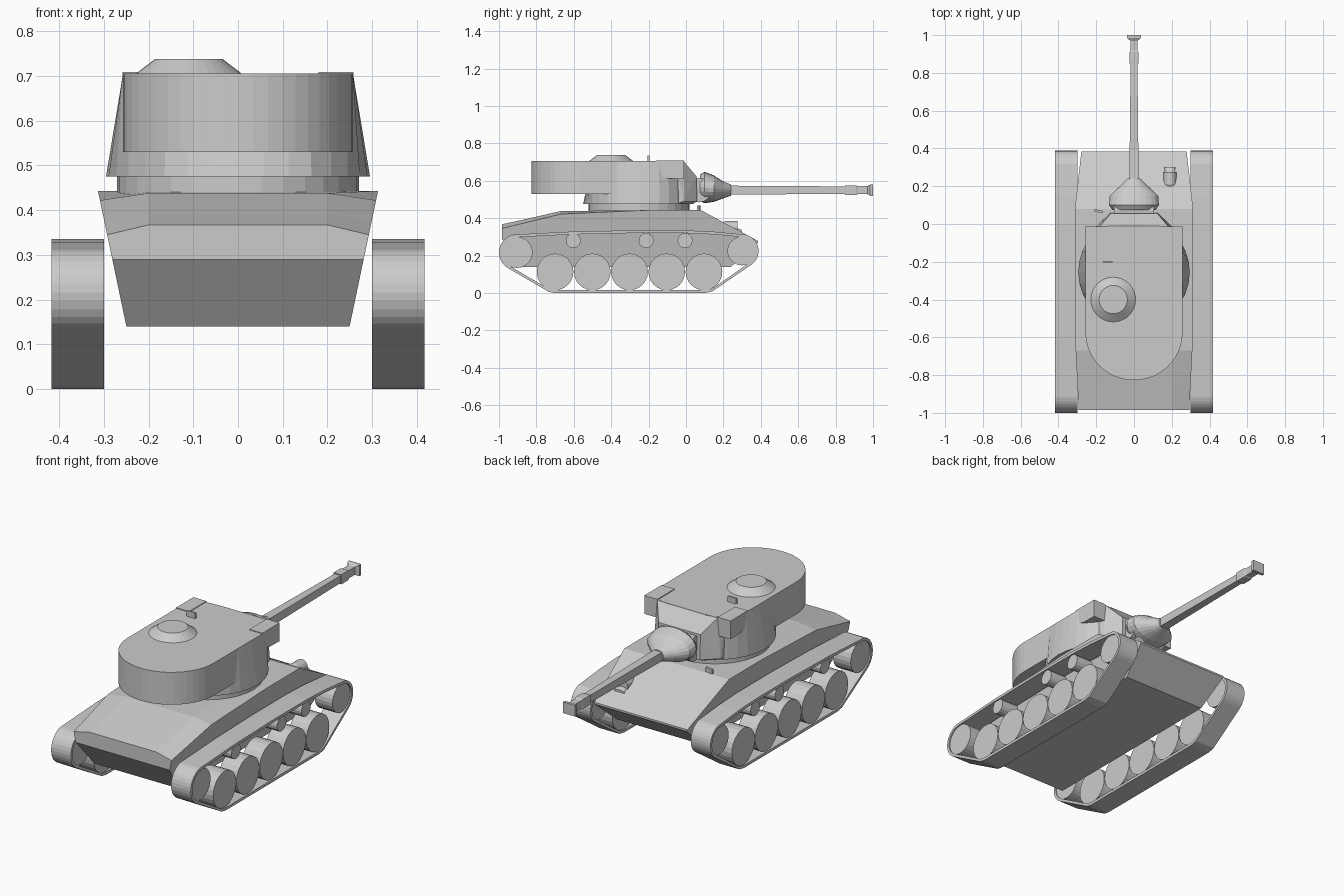
import bpy, bmesh
from math import sin, cos, pi, radians

if "Cube" in bpy.data.objects:
    bpy.data.objects.remove(bpy.data.objects["Cube"])


def loft(name, rings, caps=True):
    """Skin a sequence of equal-length point rings."""
    bm = bmesh.new()
    rows = [[bm.verts.new(p) for p in r] for r in rings]
    n = len(rows[0])
    for a, b in zip(rows, rows[1:]):
        for i in range(n):
            j = (i + 1) % n
            bm.faces.new((a[i], a[j], b[j], b[i]))
    if caps:
        bm.faces.new(rows[0])
        bm.faces.new(rows[-1])
    else:  # closed tube: last ring joins the first
        for i in range(n):
            j = (i + 1) % n
            bm.faces.new((rows[-1][i], rows[-1][j], rows[0][j], rows[0][i]))
    return finish(name, bm)


def finish(name, bm):
    bmesh.ops.recalc_face_normals(bm, faces=bm.faces)
    me = bpy.data.meshes.new(name)
    bm.to_mesh(me)
    bm.free()
    ob = bpy.data.objects.new(name, me)
    bpy.context.collection.objects.link(ob)
    return ob


def box(name, c, s):
    ys = [(-1, -1), (1, -1), (1, 1), (-1, 1)]
    return loft(name, [[(c[0] + k * s[0] / 2, c[1] + a * s[1] / 2, c[2] + b * s[2] / 2)
                        for a, b in ys] for k in (-1, 1)])


def prism_x(name, profile, x0, x1):
    return loft(name, [[(x, y, z) for y, z in profile] for x in (x0, x1)])


def arc(cy, cz, r, a0, a1, n):
    return [(cy + r * cos(radians(a0 + (a1 - a0) * i / n)),
             cz + r * sin(radians(a0 + (a1 - a0) * i / n))) for i in range(n + 1)]


def disc_x(name, y, z, r, x0, x1, n=24):
    return prism_x(name, arc(y, z, r, 0, 360 - 360 / n, n - 1), x0, x1)


def ring_z(cx, cy, z, r, n=32):
    return [(cx + r * cos(2 * pi * i / n), cy + r * sin(2 * pi * i / n), z) for i in range(n)]


def ring_y(cx, cz, y, rx, rz, n=24, turn=0.0):
    return [(cx + rx * cos(2 * pi * i / n + turn), y, cz + rz * sin(2 * pi * i / n + turn))
            for i in range(n)]


# Hull: stations along y with (y, bottom z, deck centre z, deck edge z)
def hull_section(y, zb, zc, ze):
    half = [(0.2, zc), (0.22 + 0.21 * ze, ze), (0.22 + 0.21 * zb, zb)]
    return [(x, y, z) for x, z in half] + [(-x, y, z) for x, z in reversed(half)]


loft("hull", [hull_section(*s) for s in (
    (-0.985, 0.29, 0.367, 0.345), (-0.87, 0.14, 0.392, 0.373), (-0.67, 0.14, 0.438, 0.422),
    (-0.2, 0.14, 0.443, 0.443), (0.08, 0.14, 0.443, 0.443),
    (0.24, 0.14, 0.357, 0.357), (0.385, 0.268, 0.278, 0.278))])


# Tracks and running gear
def track_loop(d):
    return (arc(-0.903, 0.217, 0.097 - d, 100, 238, 12)
            + [(-0.735, 0.007 + d), (-0.70, d), (0.10, d), (0.14, 0.008 + d)]
            + arc(0.298, 0.225, 0.09 - d, -55, 75, 12)
            + [(0.15, 0.328 - d), (0.0, 0.335 - d), (-0.3, 0.335 - d), (-0.62, 0.328 - d)])


for side, s in (("left", -1), ("right", 1)):
    outer, inner = track_loop(0), track_loop(0.015)
    a, b = 0.30 * s, 0.417 * s
    loft("track_" + side, [[(x, y, z) for y, z in lp]
                           for x, lp in ((a, outer), (b, outer), (b, inner), (a, inner))], caps=False)
    w0, w1 = 0.305 * s, 0.41 * s
    for i in range(5):
        disc_x(f"road_wheel_{side}_{i}", -0.70 + 0.199 * i, 0.113, 0.098, w0, w1)
    for i, y in enumerate((-0.603, -0.213, -0.005)):
        disc_x(f"return_roller_{side}_{i}", y, 0.28, 0.04, w0, w1, 16)
    disc_x("idler_" + side, -0.903, 0.217, 0.083, w0, w1)
    disc_x("sprocket_" + side, 0.298, 0.225, 0.077, w0, w1)

    # Rounded sight housing on each front corner of the turret
    prism_x("sight_housing_" + side,
            [(-0.16, 0.709), (-0.16, 0.665), (-0.15, 0.64), (-0.13, 0.622), (-0.10, 0.612),
             (-0.012, 0.61), (-0.012, 0.709)], 0.18 * s, 0.258 * s)

# Turret ring and main turret body
loft("turret_ring", [ring_z(0, -0.25, z, 0.27) for z in (0.43, 0.476)])
clamp = lambda v, m: max(-m, min(m, v))
loft("turret_body", [
    ring_z(0, -0.255, 0.475, 0.295),
    [(clamp(0.29 * cos(t), 0.257), -0.255 + clamp(0.29 * sin(t), 0.245), 0.705)
     for t in (2 * pi * i / 32 for i in range(32))]])

# Turret bustle with rounded rear
plan = [(0.257, -0.2)] + [(-0.257, -0.2)] + [
    (-0.257 * cos(pi * i / 24), -0.575 - 0.252 * sin(pi * i / 24)) for i in range(25)]
loft("turret_bustle", [[(x, y, z) for x, y in plan] for z in (0.53, 0.705)])

# Tapered turret nose
bm = bmesh.new()
for s in (-1, 1):
    for p in ((0.2, -0.06, 0.475), (0.2, -0.06, 0.704), (0.18, -0.012, 0.704),
              (0.2, -0.012, 0.49), (0.125, 0.055, 0.625), (0.125, 0.06, 0.49),
              (0.125, 0.03, 0.475)):
        bm.verts.new((p[0] * s, p[1], p[2]))
hull = bmesh.ops.convex_hull(bm, input=bm.verts)
spare = [g for g in hull["geom_interior"] if isinstance(g, bmesh.types.BMVert)]
bmesh.ops.delete(bm, geom=spare, context='VERTS')
finish("turret_nose", bm)

# Commander's cupola and small sights
loft("cupola", [ring_z(-0.11, -0.4, 0.70, 0.125), ring_z(-0.11, -0.4, 0.738, 0.075)])
box("roof_sight", (-0.138, -0.2, 0.718), (0.05, 0.01, 0.034))
deck_sight = box("deck_sight", (0, 0, 0), (0.045, 0.012, 0.03))
deck_sight.location = (-0.188, 0.068, 0.452)
deck_sight.rotation_euler.z = -0.2

# Mantlet and its trunnion drum
disc_x("trunnion_drum", 0.07, 0.55, 0.065, -0.105, 0.105)
loft("mantlet", [ring_y(0, zc, y, rx, rz) for y, zc, rx, rz in (
    (0.075, 0.562, 0.115, 0.07), (0.10, 0.564, 0.132, 0.084), (0.15, 0.558, 0.128, 0.07),
    (0.20, 0.551, 0.075, 0.045), (0.24, 0.55, 0.034, 0.03))])

# Square gun barrel with muzzle brake
q = 2 ** 0.5
loft("gun_barrel", [ring_y(0, 0.55, y, q * rx, q * rz, 4, pi / 4) for y, rx, rz in (
    (0.20, 0.025, 0.024), (0.85, 0.018, 0.02), (0.85, 0.023, 0.026), (0.91, 0.023, 0.026),
    (0.92, 0.019, 0.021), (0.97, 0.019, 0.021), (0.985, 0.036, 0.03), (1.0, 0.036, 0.03))])

# Headlight on the glacis
loft("headlight", [ring_y(0.19, 0.35, y, r, r, 16) for y, r in (
    (0.19, 0.025), (0.21, 0.035), (0.275, 0.035))])
loft("headlight_base", [ring_y(0.19, 0.325, y, 0.03, r, 16) for y, r in ((0.25, 0.03), (0.30, 0.012))])
